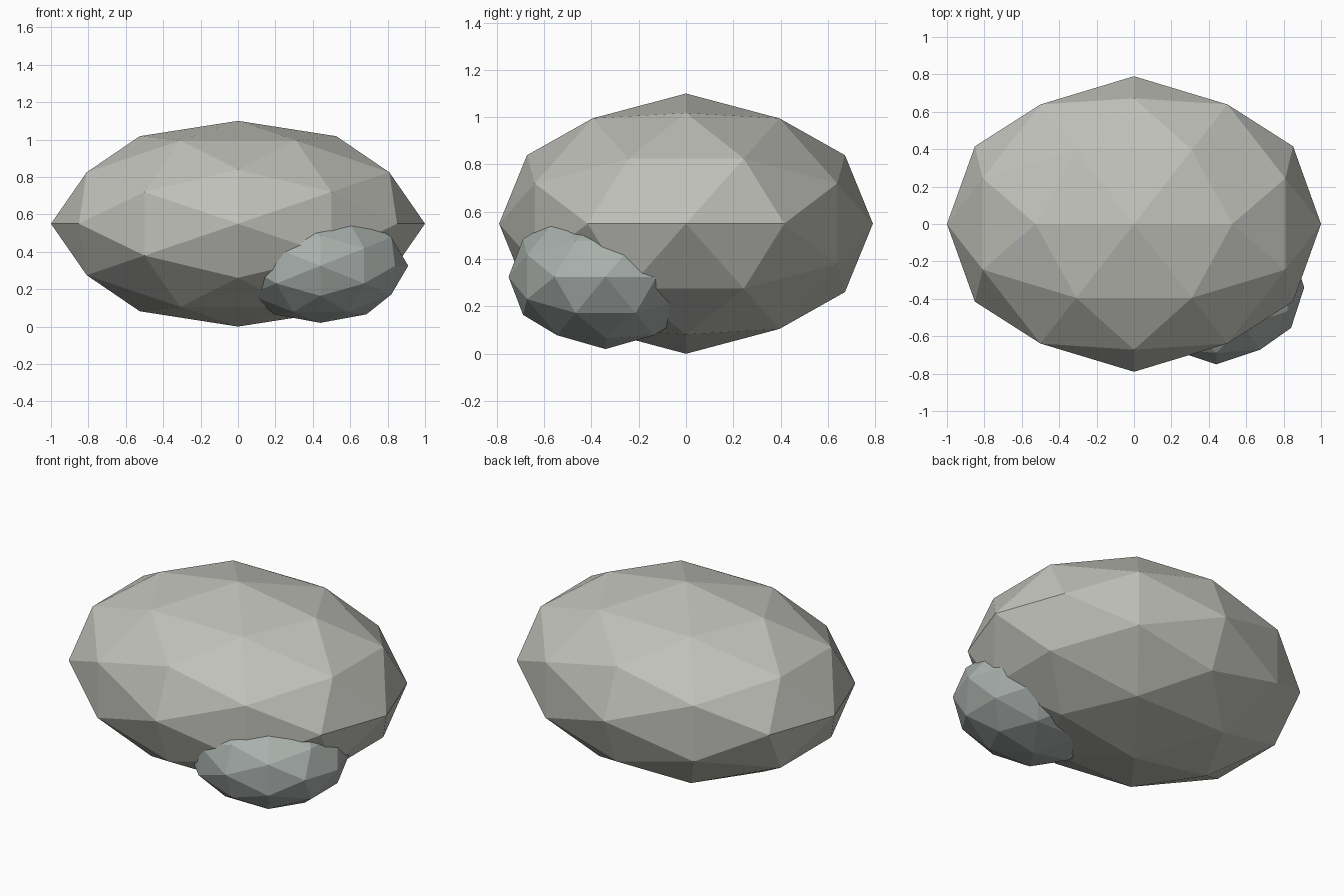
import bpy, bmesh
from mathutils import Vector

if "Cube" in bpy.data.objects:
    bpy.data.objects.remove(bpy.data.objects["Cube"])

PHI = (1 + 5 ** 0.5) / 2


def material(name, rgb):
    m = bpy.data.materials.new(name)
    m.diffuse_color = (*rgb, 1)
    m.use_nodes = True
    m.node_tree.nodes["Principled BSDF"].inputs["Base Color"].default_value = m.diffuse_color
    return m


def boulder(name, centre, radii, mat):
    """Faceted 80-sided stone: axis-aligned icosahedron, split once, scaled."""
    bm = bmesh.new()
    for a in (-1, 1):
        for b in (-PHI, PHI):
            for co in ((a, 0, b), (b, a, 0), (0, b, a)):
                bm.verts.new(co)
    bmesh.ops.convex_hull(bm, input=bm.verts[:])
    bmesh.ops.subdivide_edges(bm, edges=bm.edges[:], cuts=1, use_grid_fill=True)
    for v in bm.verts:
        n = v.co.normalized()
        v.co = Vector([n[i] * radii[i] for i in range(3)])
    bmesh.ops.recalc_face_normals(bm, faces=bm.faces[:])
    mesh = bpy.data.meshes.new(name)
    bm.to_mesh(mesh)
    bm.free()
    mesh.materials.append(mat)
    obj = bpy.data.objects.new(name, mesh)
    obj.location = centre
    bpy.context.collection.objects.link(obj)
    return obj


# Main boulder and the smaller stone leaning into its front right
boulder("large_boulder", (0, 0, 0.55), (1.0, 0.79, 0.55),
        material("warm_grey", (0.53, 0.53, 0.49)))
boulder("small_boulder", (0.44, -0.34, 0.325), (0.47, 0.41, 0.305),
        material("cool_grey", (0.40, 0.44, 0.42)))
